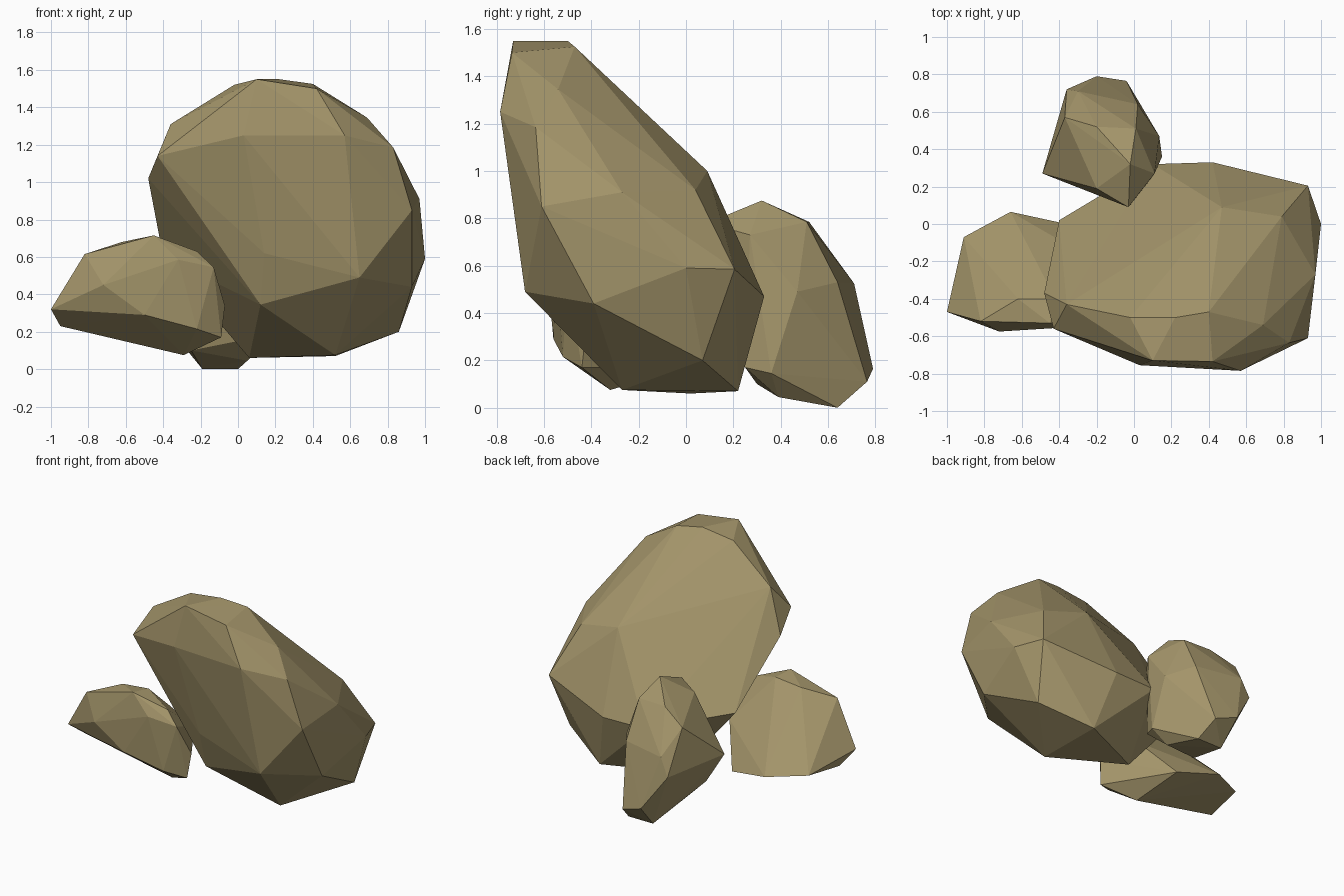
import bpy, bmesh

stone = bpy.data.materials.new("olive_tan_stone")
stone.diffuse_color = (0.37, 0.30, 0.145, 1)


def rock(name, corners):
    """Faceted boulder: the convex hull of a few corner points."""
    bm = bmesh.new()
    for c in corners:
        bm.verts.new(c)
    hull = bmesh.ops.convex_hull(bm, input=bm.verts[:])
    junk = {v for v in hull["geom_interior"] + hull["geom_unused"]
            if isinstance(v, bmesh.types.BMVert)}
    bmesh.ops.delete(bm, geom=list(junk), context="VERTS")
    bmesh.ops.recalc_face_normals(bm, faces=bm.faces[:])
    mesh = bpy.data.meshes.new(name)
    bm.to_mesh(mesh)
    bm.free()
    mesh.materials.append(stone)
    bpy.context.collection.objects.link(bpy.data.objects.new(name, mesh))


# Large boulder leaning towards the front
rock("large_boulder", [
    # crown
    (.10, -.73, 1.55), (.22, -.50, 1.55), (-.02, -.50, 1.52), (.40, -.47, 1.525),
    (.42, -.735, 1.50), (.69, -.54, 1.345), (-.36, -.43, 1.31),
    # upper body
    (.57, -.785, 1.25), (.03, -.755, 1.25), (.59, -.27, 1.25), (.83, -.635, 1.185),
    (-.43, -.56, 1.14), (-.48, -.37, 1.02), (.47, .09, 1.0), (.79, .04, .92),
    # middle
    (.97, -.27, .91), (.93, -.61, .85), (.14, -.63, .62), (-.40, .02, .60),
    (1.0, 0, .59), (.93, .205, .585), (.65, -.68, .49), (.42, .33, .47),
    (.10, .32, .47), (.93, -.39, .44),
    # base
    (.12, -.53, .345), (.86, .07, .20), (.52, -.27, .075), (.52, .22, .07),
    (.06, .02, .06)])

# Small flat rock at the left
rock("left_rock", [
    # top
    (-.45, -.53, .715), (-.42, -.40, .70), (-.62, -.40, .68), (-.22, -.47, .63),
    (-.82, -.52, .615), (-.32, -.55, .585), (-.13, -.50, .545),
    # rim
    (-.72, -.575, .45), (-.20, -.20, .42), (-.07, -.42, .34), (-1, -.47, .32),
    (-.50, -.56, .29), (-.91, -.07, .26), (-.66, .065, .235), (-.95, -.36, .23),
    # underside
    (-.22, -.52, .215), (-.36, 0, .17), (-.09, -.44, .17), (-.29, -.32, .075)])

# Small upright rock at the back
rock("back_rock", [
    # top
    (-.02, .32, .875), (.01, .51, .785), (-.20, .52, .785), (-.03, .09, .78),
    (-.20, .19, .76), (.11, .27, .73), (-.37, .57, .70),
    # sides
    (.02, .64, .53), (-.30, .71, .525), (.135, .47, .49), (-.49, .27, .43),
    (-.36, .72, .40), (-.37, .30, .22),
    # foot
    (.10, .25, .17), (-.20, .79, .165), (.15, .36, .145), (-.04, .765, .11),
    (-.25, .30, .10), (.05, .39, .045), (-.19, .64, 0), (0, .64, 0)])
